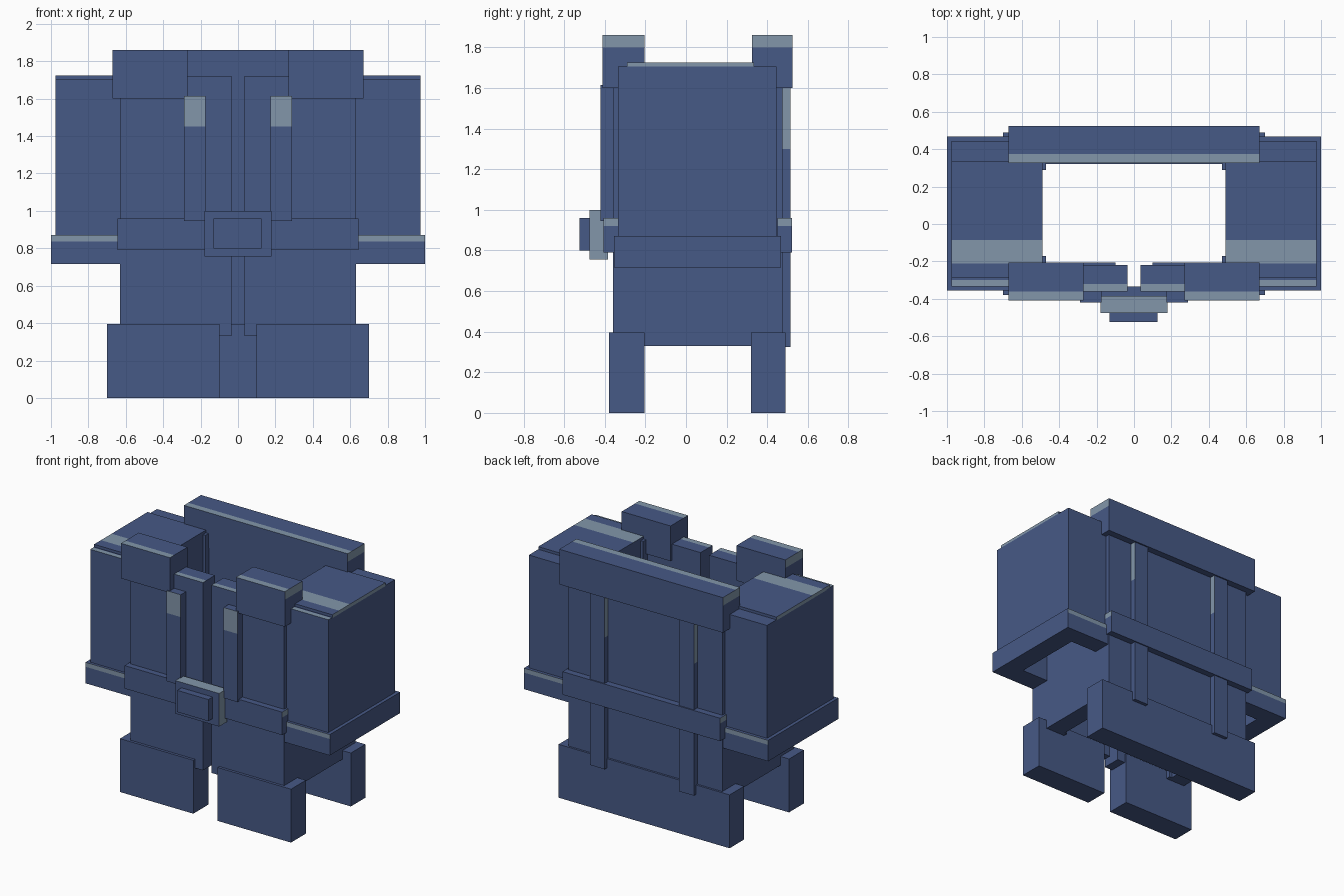
import bpy, bmesh
from mathutils import Vector

if "Cube" in bpy.data.objects:
    bpy.data.objects.remove(bpy.data.objects["Cube"])


def material(name, color):
    m = bpy.data.materials.new(name)
    m.diffuse_color = (*color, 1)
    m.use_nodes = True
    m.node_tree.nodes["Principled BSDF"].inputs["Base Color"].default_value = m.diffuse_color
    return m


MATS = [material("navy_cloth", (0.062, 0.100, 0.238)),
        material("pale_trim", (0.223, 0.305, 0.402))]


def prism(name, profile, z, cuts=(), pale=None, mirror=False):
    """Extrude an xy outline between two heights; cuts add edge loops for the
    pale trim, which goes on faces chosen by pale(centre, normal)."""
    for side in ((1, -1) if mirror else (1,)):
        bm = bmesh.new()
        base = bm.faces.new([bm.verts.new((x, y, z[0])) for x, y in profile])
        top = bmesh.ops.extrude_face_region(bm, geom=[base])["geom"]
        bmesh.ops.translate(bm, vec=(0, 0, z[1] - z[0]),
                            verts=[v for v in top if isinstance(v, bmesh.types.BMVert)])
        for axis, value in cuts:
            n = Vector((0, 0, 0))
            n["xyz".index(axis)] = 1
            bmesh.ops.bisect_plane(bm, geom=bm.verts[:] + bm.edges[:] + bm.faces[:],
                                   plane_co=n * value, plane_no=n)
        bmesh.ops.recalc_face_normals(bm, faces=bm.faces[:])
        if pale:
            for f in bm.faces:
                f.normal_update()
                f.material_index = int(bool(pale(f.calc_center_median(), f.normal)))
        if side < 0:
            for v in bm.verts:
                v.co.x *= -1
            bmesh.ops.reverse_faces(bm, faces=bm.faces[:])
        label = name if not mirror else name + ("_right" if side > 0 else "_left")
        mesh = bpy.data.meshes.new(label)
        bm.to_mesh(mesh)
        bm.free()
        for m in MATS:
            mesh.materials.append(m)
        bpy.context.collection.objects.link(bpy.data.objects.new(label, mesh))


def box(name, x, y, z, **kw):
    prism(name, [(x[0], y[0]), (x[1], y[0]), (x[1], y[1]), (x[0], y[1])], z, **kw)


def u_shape(outer, front, back):
    """Outline of a sleeve open towards the body."""
    return [(0.63, front), (outer, front), (outer, back), (0.63, back),
            (0.63, 0.33), (0.85, 0.33), (0.85, -0.20), (0.63, -0.20)]


# Coat body: back, two front panels with a gap, and side walls
box("back_panel", (-0.63, 0.63), (0.33, 0.475), (0.33, 1.70))
box("front_panel", (0.035, 0.63), (-0.36, -0.22), (0.33, 1.72), mirror=True,
    cuts=[("y", -0.32)], pale=lambda c, n: n.z > 0.9 and c.y < -0.32)
prism("side_wall", [(0.63, -0.22), (0.63, 0.33), (0.47, 0.33), (0.47, 0.29),
                    (0.49, 0.29), (0.49, -0.17), (0.47, -0.17), (0.47, -0.22)],
      (0.33, 1.705), mirror=True)

# Hems
box("front_hem", (0.10, 0.70), (-0.38, -0.205), (0, 0.395), mirror=True)
box("back_hem", (-0.70, 0.70), (0.32, 0.49), (0, 0.395))

# Collars, pale along the upper ends and front top edge
box("front_collar", (0.27, 0.67), (-0.41, -0.205), (1.60, 1.86), mirror=True,
    cuts=[("z", 1.80), ("y", -0.36)],
    pale=lambda c, n: (n.x > 0.9 and c.z > 1.8) or (n.z > 0.9 and c.y < -0.36))
box("back_collar", (-0.67, 0.67), (0.325, 0.525), (1.60, 1.86),
    cuts=[("z", 1.80), ("y", 0.375)],
    pale=lambda c, n: (abs(n.x) > 0.9 and c.z > 1.8) or (n.z > 0.9 and c.y < 0.375))

# Sleeves, hollow from below, with shoulder, raised cap and cuff
prism("sleeve", u_shape(0.975, -0.335, 0.445), (0.87, 1.60), mirror=True)
box("shoulder", (0.49, 0.975), (-0.335, 0.445), (1.60, 1.705), mirror=True,
    cuts=[("y", -0.30)], pale=lambda c, n: n.z > 0.9 and c.y < -0.30)
box("shoulder_cap", (0.49, 0.975), (-0.29, 0.335), (1.70, 1.725), mirror=True,
    cuts=[("y", -0.21), ("y", -0.085)],
    pale=lambda c, n: n.x > 0.9 or (n.z > 0.9 and -0.21 < c.y < -0.085))
prism("cuff", u_shape(1.0, -0.355, 0.468), (0.715, 0.87), mirror=True,
      cuts=[("z", 0.837)],
      pale=lambda c, n: abs(n.y) > 0.9 and c.z > 0.837 and not -0.3 < c.y < 0.4)

# Straps on the chest and down the back
box("chest_strap", (0.175, 0.29), (-0.42, -0.35), (0.945, 1.615), mirror=True,
    cuts=[("z", 1.45)], pale=lambda c, n: n.y < -0.9 and c.z > 1.45)
box("back_strap", (0.305, 0.425), (0.46, 0.515), (0.325, 1.60), mirror=True,
    cuts=[("z", 1.30)], pale=lambda c, n: abs(n.x) > 0.9 and c.z > 1.30)

# Belt and buckle
for name, y in (("front_belt", (-0.405, -0.335)), ("back_belt", (0.45, 0.523))):
    box(name, (-0.645, 0.645), y, (0.79, 0.96), cuts=[("z", 0.92)],
        pale=lambda c, n: abs(n.x) > 0.9 and c.z > 0.92)
box("buckle_plate", (-0.18, 0.178), (-0.475, -0.385), (0.755, 1.0),
    pale=lambda c, n: abs(n.x) > 0.9 or n.z > 0.9)
box("buckle_boss", (-0.13, 0.125), (-0.525, -0.47), (0.80, 0.96))
